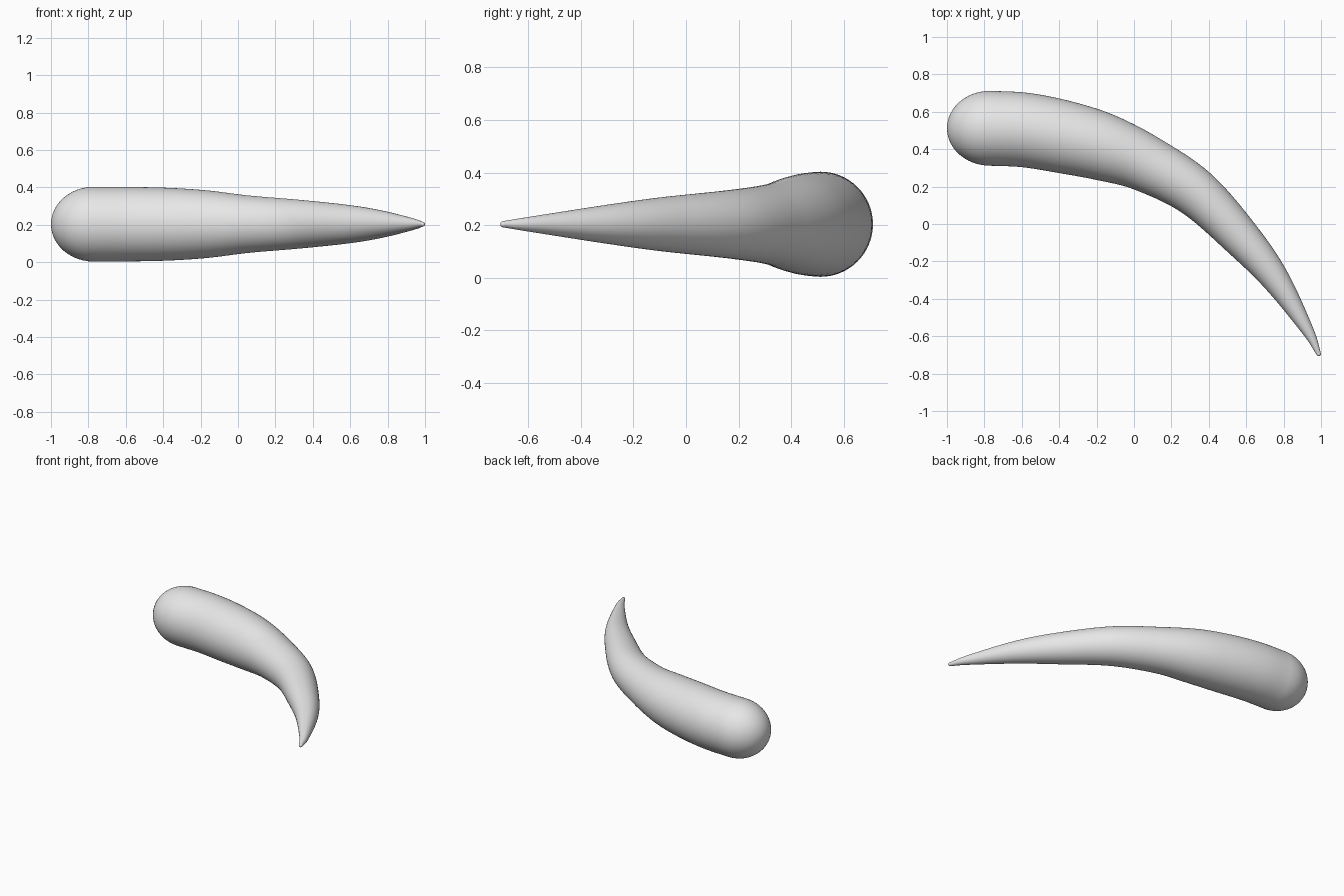
import bpy, bmesh, math
from mathutils import Vector

cube = bpy.data.objects.get("Cube")
if cube:
    bpy.data.objects.remove(cube, do_unlink=True)

SIDES = 64
STEPS = 10
MID_Z = 0.203

# Spine stations: x, y, radius
stations = [Vector(s) for s in (
    (-0.77, 0.512, 0.2), (-0.58, 0.502, 0.199), (-0.365, 0.463, 0.194),
    (-0.16, 0.41, 0.18), (0.06, 0.325, 0.153), (0.33, 0.167, 0.13),
    (0.585, -0.088, 0.103), (0.76, -0.30, 0.074), (0.93, -0.572, 0.032),
    (0.988, -0.695, 0.012))]


def spline(points, steps):
    """Smooth curve through the points."""
    ext = [2 * points[0] - points[1]] + points + [2 * points[-1] - points[-2]]
    out = []
    for a, b, c, d in zip(ext, ext[1:], ext[2:], ext[3:]):
        for i in range(steps):
            t = i / steps
            out.append(0.5 * (2 * b + (c - a) * t + (2 * a - 5 * b + 4 * c - d) * t ** 2
                              + (3 * b - a - 3 * c + d) * t ** 3))
    return out + [points[-1]]


def cap(end, direction, length, count=12):
    """Shrinking rounded rings past one end, ordered outwards."""
    rings = []
    for i in range(1, count):
        a = math.pi / 2 * i / count
        pos = end.xy + direction * length * math.sin(a)
        rings.append((pos, end.z * math.cos(a), direction))
    return rings, end.xy + direction * length


# Rings along the body, with rounded ends
path = spline(stations, STEPS)
body = []
for i, p in enumerate(path):
    tangent = (path[min(i + 1, len(path) - 1)].xy - path[max(i - 1, 0)].xy).normalized()
    body.append((p.xy, p.z, tangent))
back_dir = Vector((-1, 0))
butt_rings, butt_pole = cap(path[0], back_dir, 0.23)
tip_rings, tip_pole = cap(path[-1], body[-1][2], 0.012, 5)
rings = [(p, r, -d) for p, r, d in reversed(butt_rings)] + body + tip_rings

# Skin the rings
bm = bmesh.new()
loops = []
for pos, radius, tangent in rings:
    side = Vector((-tangent.y, tangent.x))
    loop = []
    for k in range(SIDES):
        a = math.tau * k / SIDES
        q = pos + side * radius * math.cos(a)
        loop.append(bm.verts.new((q.x, q.y, MID_Z + radius * math.sin(a))))
    loops.append(loop)
for lower, upper in zip(loops, loops[1:]):
    for k in range(SIDES):
        n = (k + 1) % SIDES
        bm.faces.new((lower[k], lower[n], upper[n], upper[k]))
for pole, loop in ((butt_pole, loops[0]), (tip_pole, loops[-1])):
    v = bm.verts.new((pole.x, pole.y, MID_Z))
    for k in range(SIDES):
        bm.faces.new((v, loop[k], loop[(k + 1) % SIDES]))
bmesh.ops.recalc_face_normals(bm, faces=bm.faces)
for f in bm.faces:
    f.smooth = True

mesh = bpy.data.meshes.new("curved_horn")
bm.to_mesh(mesh)
bm.free()
horn = bpy.data.objects.new("curved_horn", mesh)
bpy.context.collection.objects.link(horn)

# Plain grey surface
grey = bpy.data.materials.new("light_grey")
grey.use_nodes = True
colour = (0.8, 0.8, 0.8, 1)
grey.diffuse_color = colour
grey.node_tree.nodes["Principled BSDF"].inputs["Base Color"].default_value = colour
mesh.materials.append(grey)
